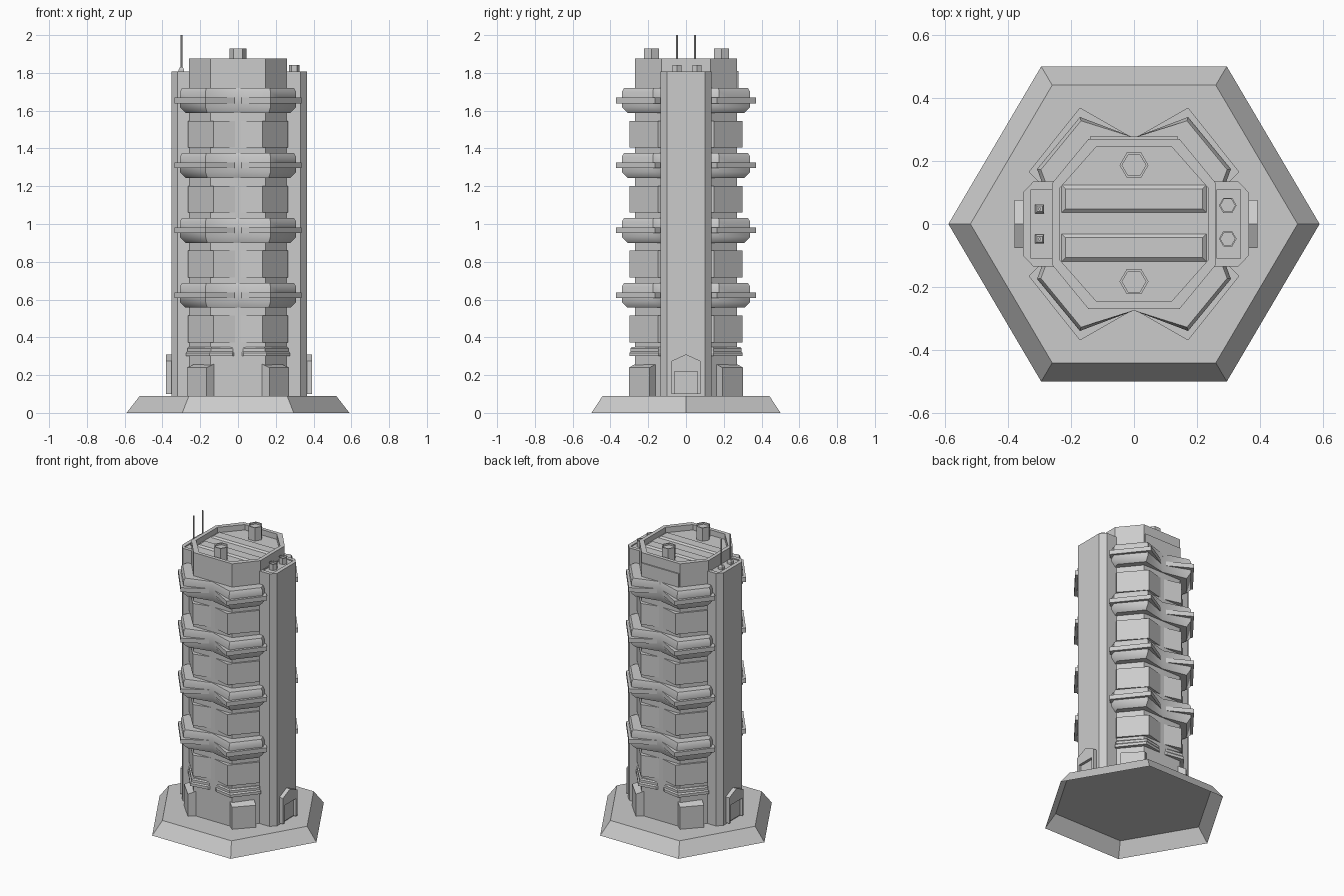
import bpy, bmesh, math

if "Cube" in bpy.data.objects:
    bpy.data.objects.remove(bpy.data.objects["Cube"])


def loft(name, rings, bottom=True, smooth=0):
    """Skin a stack of equal-length closed rings of 3D points and cap the ends."""
    bm = bmesh.new()
    vs = [[bm.verts.new(p) for p in r] for r in rings]
    n = len(vs[0])
    for a, b in zip(vs, vs[1:]):
        for i in range(n):
            j = (i + 1) % n
            bm.faces.new((a[i], a[j], b[j], b[i]))
    if bottom:
        bm.faces.new(vs[0][::-1])
    bm.faces.new(vs[-1])
    bmesh.ops.recalc_face_normals(bm, faces=bm.faces)
    me = bpy.data.meshes.new(name)
    bm.to_mesh(me)
    bm.free()
    ob = bpy.data.objects.new(name, me)
    bpy.context.collection.objects.link(ob)
    if smooth:
        bpy.ops.object.select_all(action='DESELECT')
        ob.select_set(True)
        bpy.context.view_layer.objects.active = ob
        bpy.ops.object.shade_smooth_by_angle(angle=math.radians(smooth))
    return ob


def flat(pts, z):
    return [(x, y, z) for x, y in pts]


def four_way(quad):
    """Quadrant outline running from the +y side to the +x side, mirrored to a full loop."""
    right = quad + [(x, -y) for x, y in quad[::-1]]
    loop = []
    for p in right + [(-x, y) for x, y in right[::-1]]:
        if p not in loop:
            loop.append(p)
    return loop


def ngon(cx, cy, r, n, turn=0.0):
    return [(cx + r * math.cos(turn + 2 * math.pi * i / n),
             cy + r * math.sin(turn + 2 * math.pi * i / n)) for i in range(n)]


def slab(name, quad, z0, z1):
    pts = four_way(quad)
    return loft(name, [flat(pts, z0), flat(pts, z1)])


def vent(name, x, y, r, z0, z1):
    o, i = ngon(x, y, r, 6), ngon(x, y, r * 0.82, 6)
    loft(name, [flat(o, z0), flat(o, z1), flat(i, z1), flat(i, z1 - 0.012)])


# hexagonal plinth, open underneath
loft("plinth", [[(x, y * 0.98, z) for x, y in ngon(0, 0, r, 6)]
                for r, z in ((0.59, 0), (0.52, 0.09))], bottom=False)

# main octagonal core with parapet and sunken roof
outer = four_way([(0.145, 0.27), (0.26, 0.13)])
inner = four_way([(0.12, 0.245), (0.235, 0.115)])
loft("tower_core", [flat(outer, 0.09), flat(outer, 1.877),
                    flat(inner, 1.877), flat(inner, 1.84)])

# storeys: balcony, guard rail and the window bay under it
for k in range(4):
    z = 0.623 + 0.3437 * k
    rings = []
    for dz, d in ((-0.066, -0.03), (-0.035, 0), (0.045, 0), (0.065, -0.012)):
        quad = [(0, 0.275), (0.172 + d * 0.3, 0.34 + d),
                (0.308 + d, 0.175 + d * 0.2), (0.29 + d, 0.125)]
        rings.append(flat(four_way(quad), z + dz))
    loft("balcony_%d" % (k + 1), rings, smooth=45)
    slab("guard_rail_%d" % (k + 1),
         [(0, 0.265), (0.02, 0.283), (0.172, 0.37), (0.335, 0.165), (0.29, 0.12)],
         z - 0.015, z + 0.015)
    slab("window_bay_%d" % (k + 1),
         [(0, 0.266), (0.13, 0.30), (0.264, 0.148), (0.25, 0.12)],
         z - 0.25, z - 0.108)

# stepped ledge above the ground floor
rings = []
for z, d in ((0.30, 0), (0.318, 0), (0.326, -0.007), (0.342, -0.007), (0.350, -0.014)):
    quad = [(0.015, 0.262), (0.03, 0.28 + d), (0.15 + d, 0.30 + d),
            (0.274 + d, 0.145), (0.25, 0.12)]
    rings.append(flat(four_way(quad), z))
loft("ground_floor_ledge", rings)

# thin panel at the back under the parapet
loft("back_panel", [flat([(-0.14, 0.26), (0.14, 0.26), (0.14, 0.278), (-0.14, 0.278)], z)
                    for z in (1.70, 1.81)])

# ground-floor annexes on the four diagonal faces
for sx in (-1, 1):
    for sy in (-1, 1):
        rings = []
        for x, y in ((0.166, 0.302), (0.27, 0.192)):
            q = (sx * (x - 0.075), sy * (y - 0.062))
            p = (sx * x, sy * y)
            rings.append([(*p, 0.09), (*p, 0.24), (*q, 0.275), (*q, 0.09)])
        loft("annex_%s_%s" % ("right" if sx > 0 else "left", "back" if sy > 0 else "front"), rings)

# lift shafts and peaked doorways on both sides
for s, side, dx in ((1, "right", 0.004), (-1, "left", 0.008)):
    shaft = [(0.25, -0.135), (0.328, -0.135), (0.361, -0.1),
             (0.361, 0.1), (0.328, 0.135), (0.25, 0.135)]
    rim = [(0.26, -0.11), (0.318, -0.11), (0.335, -0.11),
           (0.335, 0.11), (0.318, 0.11), (0.26, 0.11)]
    sh, ri = ([(s * x + dx, y) for x, y in p] for p in (shaft, rim))
    loft(side + "_shaft", [flat(sh, 0.09), flat(sh, 1.807), flat(ri, 1.807), flat(ri, 1.80)])
    frame = [(-0.077, 0.1), (-0.077, 0.275), (0, 0.31), (0.077, 0.275), (0.077, 0.1),
             (0.062, 0.1), (0.062, 0.22), (-0.062, 0.22), (-0.062, 0.1)]
    loft(side + "_door_frame", [[(s * x + dx, y, z) for y, z in frame] for x in (0.35, 0.388)])
    door = [(-0.065, 0.1), (-0.065, 0.225), (0.065, 0.225), (0.065, 0.1)]
    loft(side + "_door", [[(s * x + dx, y, z) for y, z in door] for x in (0.35, 0.37)])

# low roof ducts and vents
for y, name in ((0.08, "back"), (-0.075, "front")):
    rings = []
    for z, d in ((1.838, 0), (1.850, 0.014)):
        x, h = 0.232 - d, 0.046 - d
        rings.append(flat([(-x, y - h), (x, y - h), (x, y + h), (-x, y + h)], z))
    loft(name + "_roof_duct", rings)
    vent(name + "_roof_vent", 0, 0.187 if y > 0 else -0.183, 0.046, 1.835, 1.93)

# shaft-top vents on the right, antennas on the left
for y, name in ((0.059, "back"), (-0.047, "front")):
    vent(name + "_shaft_vent", 0.298, y, 0.028, 1.795, 1.842)
for y, name in ((0.048, "back"), (-0.048, "front")):
    loft(name + "_antenna_base", [flat(ngon(-0.3, y, r, 4, math.pi / 4), z)
                                  for z, r in ((1.795, 0.02), (1.818, 0.02), (1.828, 0.012))])
    loft(name + "_antenna", [flat(ngon(-0.3, y, 0.005, 6), z) for z in (1.815, 2.0)])
